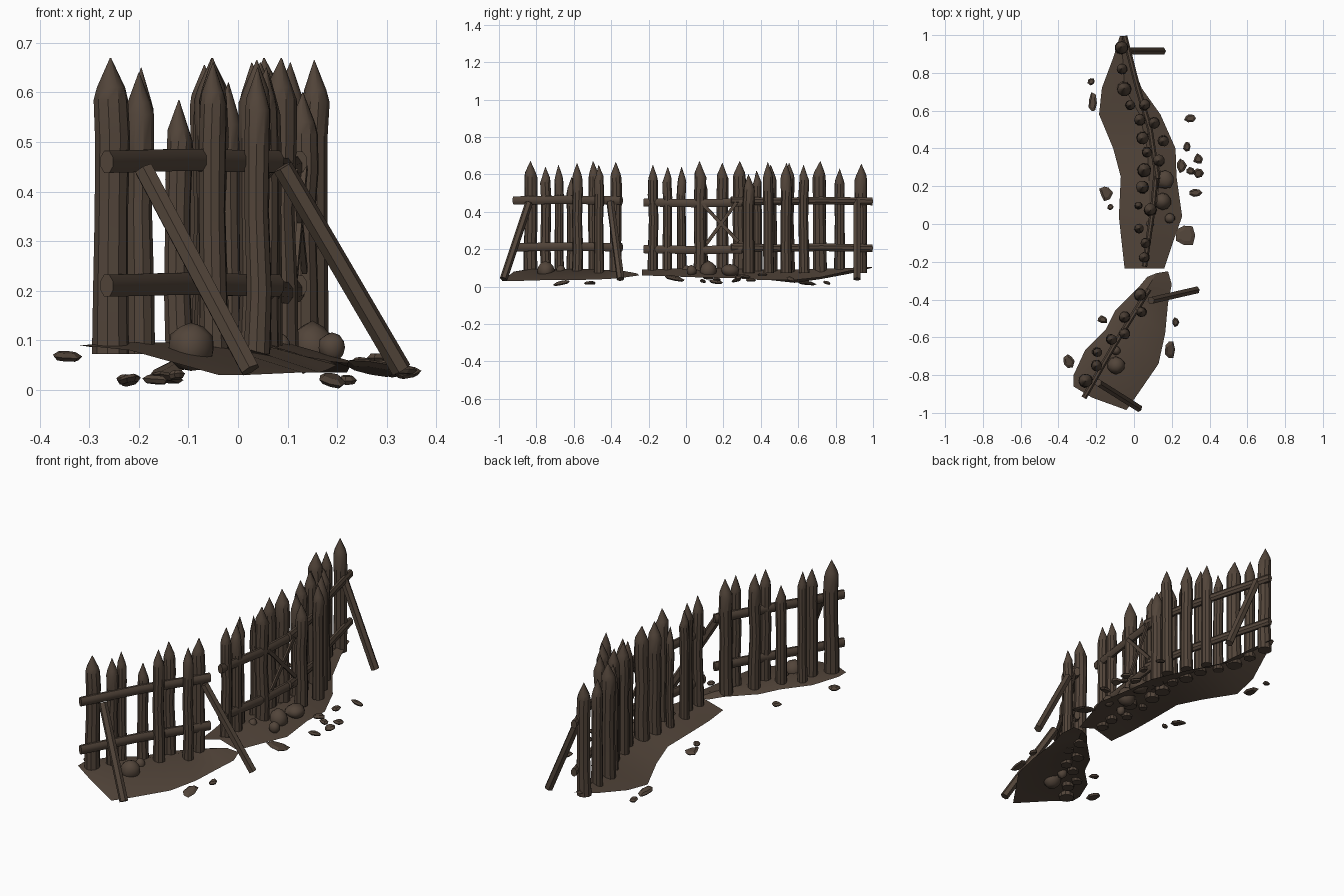
import bpy, bmesh, math, random
from mathutils import Vector, Matrix

random.seed(4)
brown = bpy.data.materials.new("weathered_brown")
brown.diffuse_color = (0.085, 0.059, 0.042, 1)


def finish(bm, name, smooth=None):
    bmesh.ops.recalc_face_normals(bm, faces=bm.faces)
    me = bpy.data.meshes.new(name)
    bm.to_mesh(me)
    bm.free()
    ob = bpy.data.objects.new(name, me)
    bpy.context.collection.objects.link(ob)
    me.materials.append(brown)
    if smooth:
        bpy.context.view_layer.objects.active = ob
        ob.select_set(True)
        bpy.ops.object.shade_smooth_by_angle(angle=math.radians(smooth))
        ob.select_set(False)
    return ob


def loft(bm, rings):
    """Skin a list of rings, capping both ends."""
    vs = [[bm.verts.new(p) for p in r] for r in rings]
    n = len(vs[0])
    for a, b in zip(vs, vs[1:]):
        for i in range(n):
            bm.faces.new((a[i], a[(i + 1) % n], b[(i + 1) % n], b[i]))
    bm.faces.new(vs[0])
    bm.faces.new(vs[-1])


def post(x, y, r, top):
    """Pointed stake with a slightly uneven trunk."""
    bm = bmesh.new()
    rings = []
    turn = random.random()
    for z, k in ((0.072, 1.02), (0.2, 0.97), (0.36, 0.92), (top - 0.16, 0.97),
                 (top - 0.085, 0.95), (top - 0.06, 0.78), (top, 0.03)):
        dx, dy = (random.uniform(-0.003, 0.003) for _ in "xy")
        rings.append([(x + dx + r * k * math.cos(a), y + dy + r * k * math.sin(a), z)
                      for a in (math.tau * (i + turn) / 10 for i in range(10))])
    loft(bm, rings)
    finish(bm, "pointed_post", 35)


def beam(name, pts, w, h, sides=8):
    """Beam along a path, w thick sideways and h tall."""
    bm = bmesh.new()
    pts = [Vector(p) for p in pts]
    rings = []
    for i, p in enumerate(pts):
        d = (pts[min(i + 1, len(pts) - 1)] - pts[max(i - 1, 0)]).normalized()
        side = d.cross(Vector((0, 0, 1))).normalized()
        up = side.cross(d)
        ring = []
        for k in range(sides):
            a = math.tau * (k + 0.5) / sides
            ring.append(p + side * (w / 2 * 1.05 * math.cos(a)) + up * (h / 2 * 1.05 * math.sin(a)))
        rings.append(ring)
    loft(bm, rings)
    finish(bm, name, 35)


def sheet(name, rows):
    """Ground sheet: each row is left, ridge and right point."""
    bm = bmesh.new()
    vs = [[bm.verts.new(p) for p in row] for row in rows]
    for a, b in zip(vs, vs[1:]):
        for i in range(2):
            bm.faces.new((a[i], a[i + 1], b[i + 1], b[i]))
    bmesh.ops.triangulate(bm, faces=bm.faces)
    finish(bm, name, 30)


def rock(x, y, r, h):
    bm = bmesh.new()
    bmesh.ops.create_icosphere(bm, subdivisions=2, radius=1)
    for v in bm.verts:
        v.co *= random.uniform(0.92, 1.05)
        v.co = Vector((x + v.co.x * r, y + v.co.y * r, 0.085 + v.co.z * h))
    finish(bm, "rock", 40)


def chip(x, y, rx, ry, z):
    """Thin broken flake lying on the ground."""
    bm = bmesh.new()
    outline = [(math.tau * i / 7, random.uniform(0.75, 1.15)) for i in range(7)]
    tilt = Vector((random.uniform(-0.25, 0.25), random.uniform(-0.25, 0.25)))
    rings = []
    for dz, k in ((-0.008, 0.75), (0, 1), (0.008, 0.6)):
        ring = []
        for a, q in outline:
            px, py = rx * q * k * math.cos(a), ry * q * k * math.sin(a)
            ring.append((x + px, y + py, max(0, z + dz + tilt.x * px + tilt.y * py)))
        rings.append(ring)
    loft(bm, rings)
    finish(bm, "ground_chip")


# Ground sheets
back = [(0.995, -0.075, .1, -0.065, .105, -0.055, .1), (0.88, -0.11, .07, -0.06, .1, -0.02, .085),
        (0.72, -0.17, .04, -0.05, .095, 0.04, .05), (0.58, -0.185, .02, 0.03, .09, 0.14, .035),
        (0.4, -0.11, .04, 0.07, .09, 0.22, .035), (0.25, -0.07, .06, 0.08, .1, 0.225, .045),
        (0.04, -0.08, .07, 0.08, .1, 0.255, .05), (-0.1, -0.065, .06, 0.07, .095, 0.205, .055),
        (-0.235, -0.05, .06, 0.06, .09, 0.16, .06)]
sheet("back_ground", [((a, y, b), (c, y, d), (e, y, f)) for y, a, b, c, d, e, f in back])
sheet("front_ground", [
    ((-.32, -.86, .09), (-.22, -.92, .08), (-.04, -.985, .03)),
    ((-.32, -.80, .09), (-.22, -.81, .095), (.02, -.9, .03)),
    ((-.26, -.67, .08), (-.14, -.69, .095), (.13, -.74, .035)),
    ((-.15, -.56, .07), (-.06, -.56, .095), (.165, -.58, .035)),
    ((-.10, -.46, .07), (0, -.46, .09), (.18, -.42, .04)),
    ((.02, -.34, .07), (.07, -.34, .085), (.2, -.32, .05)),
    ((.07, -.28, .065), (.12, -.26, .07), (.18, -.25, .06))])

# Pointed posts: x, y, radius, top height
front_posts = [(-.255, -.83, .037, .67), (-.2, -.75, .03, .64), (-.195, -.68, .025, .65),
               (-.12, -.61, .028, .585), (-.05, -.58, .029, .66), (-.05, -.495, .03, .67),
               (.04, -.465, .027, .65), (.035, -.375, .033, .665)]
south_posts = [(.055, -.175, .028, .65), (.06, -.1, .027, .64), (.025, -.025, .025, .64),
               (.085, .075, .034, .67), (.025, .095, .02, .6), (.045, .195, .034, .66),
               (.055, .285, .037, .67)]
north_posts = [(.07, .38, .027, .62), (.13, .335, .032, .6), (.045, .455, .033, .65),
               (.155, .44, .029, .665), (.03, .55, .031, .66), (.105, .535, .031, .66),
               (-.02, .63, .026, .62), (.055, .63, .029, .65), (-.05, .715, .038, .67),
               (-.065, .82, .029, .63), (-.065, .935, .035, .655)]
for p in front_posts + south_posts + north_posts:
    post(*p)

# Rails, upper and lower, on the inner side of the posts
for z, n in ((0.46, "upper_rail"), (0.21, "lower_rail")):
    beam(n, [(-.265, -.92, z), (-.11, -.65, z + .004), (.08, -.345, z)], .03, .046)
    beam(n, [(.055, -.225, z - .01), (.1, .08, z - .015), (.12, .3, z - .01)], .03, .045)
    beam(n, [(.125, .24, z), (.085, .5, z - .005), (.02, .72, z), (-.05, .995, z - .005)], .03, .042)

# Leaning support struts
for a, b in (((-.19, -.84, .445), (.025, -.975, .04)), ((.09, -.405, .45), (.33, -.35, .04)),
             ((-.03, .915, .46), (.15, .915, .04))):
    beam("support_strut", [a, b], .04, .04, 6)

# Crossed brace planks in the broken bay
beam("cross_plank", [(.115, .09, .44), (.135, .28, .24)], .014, .024, 4)
beam("cross_plank", [(.115, .11, .23), (.135, .27, .45)], .014, .024, 4)

# Rocks at the foot of the fence
for r in ((-.095, -.75, .047, .05), (-.095, -.67, .025, .03), (.165, .235, .05, .035),
          (.15, .12, .046, .052), (.19, .03, .028, .03), (.085, 0, .022, .03)):
    rock(*r)

# Scattered flakes: x, y, half sizes, height
for c in ((-.225, .755, .02, .02, .02), (-.22, .64, .025, .055, .02), (.295, .56, .03, .02, .04),
          (.28, .41, .022, .028, .065), (.25, .31, .03, .04, .055), (.34, .345, .026, .03, .035),
          (.3, .28, .025, .022, .05), (.34, .27, .03, .025, .035), (.325, .165, .04, .025, .04),
          (.275, -.06, .055, .06, .045), (-.15, .165, .035, .045, .025), (-.125, .09, .016, .02, .03),
          (-.165, -.505, .03, .02, .02), (-.345, -.725, .03, .04, .068), (.22, -.52, .022, .03, .02),
          (.19, -.665, .026, .05, .02)):
    chip(*c)
